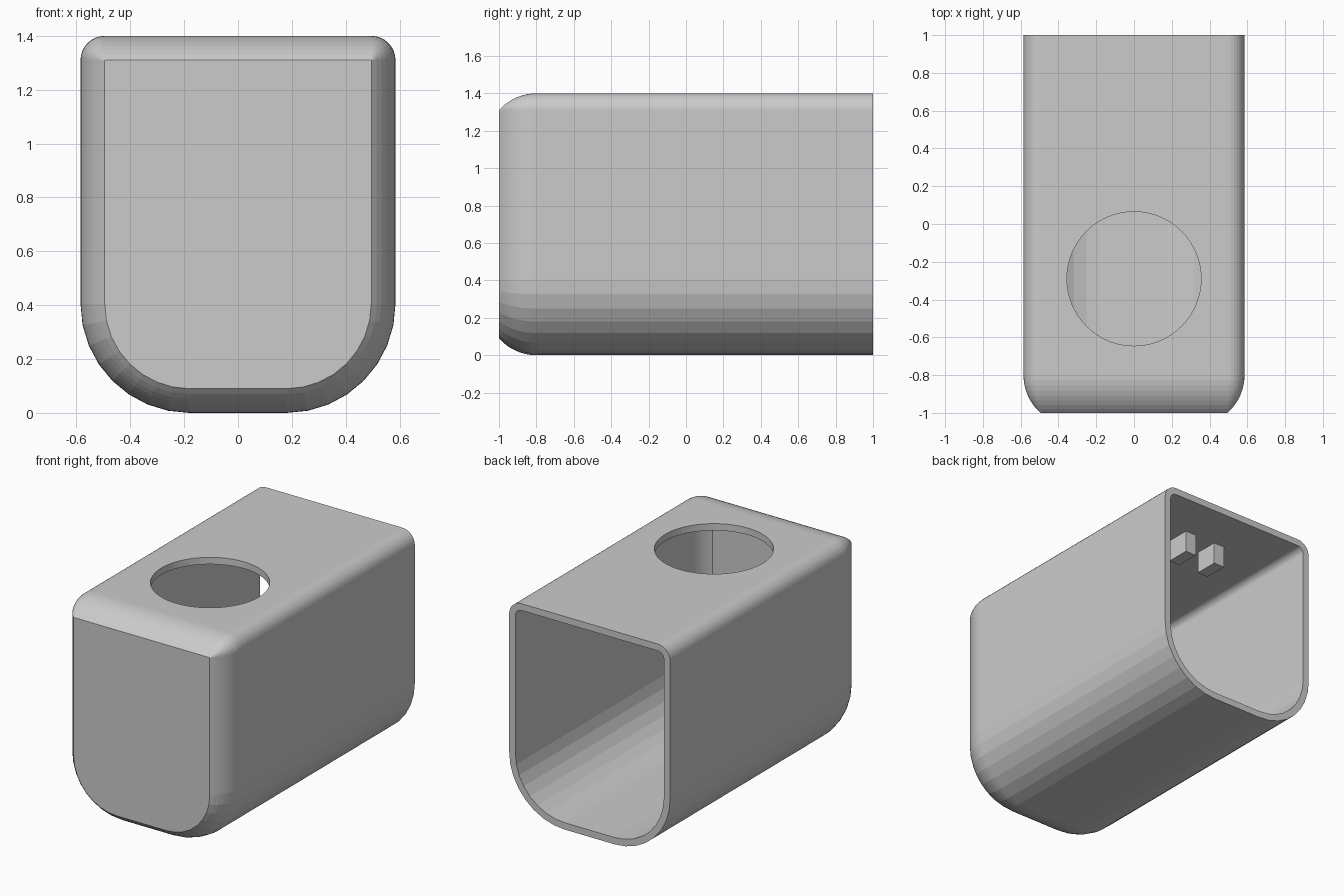
import bpy, bmesh
from math import sin, cos, asin, pi

if "Cube" in bpy.data.objects:
    bpy.data.objects.remove(bpy.data.objects["Cube"])

HALF_W, HEIGHT = 0.585, 1.4
R_LOW, R_TOP = 0.405, 0.09     # lower and upper corner radii
WALL = 0.045
NOSE_Y, NOSE_R = -0.8, 0.267   # start and radius of the rounded front edge
STEPS = 8

grey = bpy.data.materials.new("light_grey")
grey.use_nodes = True
grey.diffuse_color = (0.6, 0.6, 0.6, 1)
grey.node_tree.nodes["Principled BSDF"].inputs["Base Color"].default_value = (0.6, 0.6, 0.6, 1)


def finish(name, bm):
    bmesh.ops.recalc_face_normals(bm, faces=bm.faces)
    mesh = bpy.data.meshes.new(name)
    bm.to_mesh(mesh)
    bm.free()
    mesh.materials.append(grey)
    obj = bpy.data.objects.new(name, mesh)
    bpy.context.collection.objects.link(obj)
    return obj


def ring(bm, inset, y):
    """Rounded cross-section, moved inward by inset."""
    w = HALF_W - inset
    low, top = max(R_LOW - inset, 0.002), max(R_TOP - inset, 0.002)
    corners = [(w - low, inset + low, low, -pi / 2),
               (w - top, HEIGHT - inset - top, top, 0),
               (top - w, HEIGHT - inset - top, top, pi / 2),
               (low - w, inset + low, low, pi)]
    verts = []
    for cx, cz, r, start in corners:
        for i in range(STEPS + 1):
            a = start + i * pi / 2 / STEPS
            verts.append(bm.verts.new((cx + r * cos(a), y, cz + r * sin(a))))
    return verts


def skin(bm, offset):
    """Open-backed skin with a rounded, closed front."""
    radius = NOSE_R - offset
    end = asin((-1 + offset - NOSE_Y) / -radius)
    rings = [ring(bm, offset, 1)]
    for i in range(STEPS + 1):
        a = end * i / STEPS
        rings.append(ring(bm, offset + radius * (1 - cos(a)), NOSE_Y - radius * sin(a)))
    for a, b in zip(rings, rings[1:]):
        join(bm, a, b)
    bm.faces.new(rings[-1])
    return rings[0]


def join(bm, a, b):
    for i in range(len(a)):
        j = (i + 1) % len(a)
        bm.faces.new((a[i], a[j], b[j], b[i]))


# Hollow housing, with a rim joining outer and inner skins at the back
bm = bmesh.new()
join(bm, skin(bm, 0), skin(bm, WALL))
housing = finish("housing", bm)

# Round opening through the top wall
bpy.ops.mesh.primitive_cylinder_add(vertices=64, radius=0.355, depth=0.4,
                                    location=(0, -0.29, HEIGHT))
cutter = bpy.context.object
cutter.name = "opening_cutter"
cutter.hide_render = True
cutter.data.materials.append(grey)
cut = housing.modifiers.new("opening", "BOOLEAN")
cut.operation = "DIFFERENCE"
cut.solver = "EXACT"
cut.object = cutter
bpy.context.view_layer.objects.active = housing
bpy.ops.object.modifier_apply(modifier=cut.name)
bpy.data.objects.remove(cutter)

# Two small blocks hanging from the ceiling near the back
for side, x in (("left", 0.115), ("right", -0.115)):
    bm = bmesh.new()
    bmesh.ops.create_cube(bm, size=1)
    bmesh.ops.scale(bm, vec=(0.08, 0.16, 0.15), verts=bm.verts)
    block = finish(side + "_ceiling_block", bm)
    block.location = (x, 0.61, HEIGHT - WALL - 0.07)
